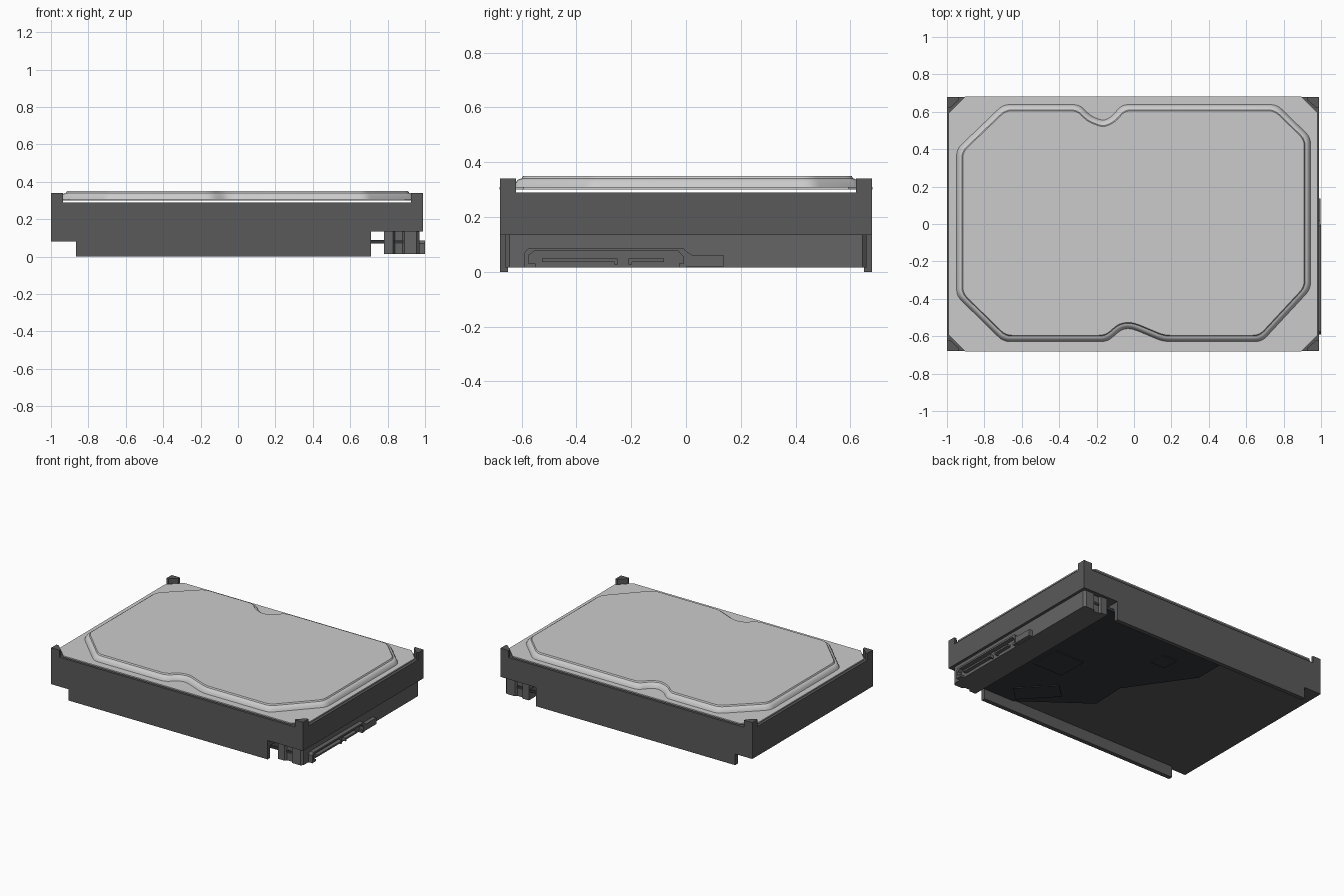
import bpy, bmesh
from math import radians
from mathutils import Vector

if "Cube" in bpy.data.objects:
    bpy.data.objects.remove(bpy.data.objects["Cube"])


def material(name, rgb):
    m = bpy.data.materials.new(name)
    m.diffuse_color = (*rgb, 1)
    m.use_nodes = True
    m.node_tree.nodes["Principled BSDF"].inputs["Base Color"].default_value = m.diffuse_color
    return m


CAST = material("dark_casting", (0.10, 0.10, 0.10))
BOARD = material("board_black", (0.035, 0.038, 0.042))
PLASTIC = material("connector_grey", (0.13, 0.13, 0.13))


def loft(name, layers, mat=None):
    """Stack matching 3D loops into a closed solid."""
    bm = bmesh.new()
    rings = [[bm.verts.new(p) for p in layer] for layer in layers]
    n = len(rings[0])
    for a, b in zip(rings, rings[1:]):
        for i in range(n):
            j = (i + 1) % n
            bm.faces.new((a[i], a[j], b[j], b[i]))
    bm.faces.new(rings[0])
    bm.faces.new(rings[-1])
    bmesh.ops.recalc_face_normals(bm, faces=bm.faces)
    me = bpy.data.meshes.new(name)
    bm.to_mesh(me)
    bm.free()
    ob = bpy.data.objects.new(name, me)
    bpy.context.collection.objects.link(ob)
    if mat:
        me.materials.append(mat)
    return ob


def prism(name, pts, lo, hi, axis="z", mat=None):
    """Extrude a 2D profile along one axis."""
    put = {"x": lambda p, t: (t, p[0], p[1]),
           "y": lambda p, t: (p[0], t, p[1]),
           "z": lambda p, t: (p[0], p[1], t)}[axis]
    return loft(name, [[put(p, t) for p in pts] for t in (lo, hi)], mat)


def rect(x0, x1, y0, y1):
    return [(x0, y0), (x1, y0), (x1, y1), (x0, y1)]


def inset(pts, d):
    """Mitred inset of a clockwise outline."""
    out = []
    for i, p in enumerate(pts):
        p, a, b = Vector(p), Vector(pts[i - 1]), Vector(pts[(i + 1) % len(pts)])
        u, v = (p - a).normalized(), (b - p).normalized()
        n1, n2 = Vector((u.y, -u.x)), Vector((v.y, -v.x))
        out.append(p + (n1 + n2) * d / (1 + n1.dot(n2)))
    return out


def rounded(pts, r, steps=4):
    """Round the corners of an outline."""
    out = []
    for i, p in enumerate(pts):
        p, a, b = Vector(p), Vector(pts[i - 1]), Vector(pts[(i + 1) % len(pts)])
        s = p + (a - p).normalized() * min(r, (a - p).length * 0.4)
        e = p + (b - p).normalized() * min(r, (b - p).length * 0.4)
        for k in range(steps + 1):
            t = k / steps
            out.append(s * (1 - t) ** 2 + p * 2 * t * (1 - t) + e * t * t)
    return out


# Main casting, raised underneath at the connector end
prism("casting", [(-1, .08), (.71, .08), (.71, .135), (.99, .135),
                  (.99, .29), (-1, .29)], -.68, .68, "y", CAST)

# Side rails and corner posts
for s, side in ((-1, "front"), (1, "back")):
    prism(side + "_rail", rect(-.865, .71, s * .65, s * .68), 0, .085, "z", CAST)
    for x, d, end in ((-1, 1, "left"), (.99, -1, "right")):
        post = [(x, s * .68), (x + d * .065, s * .68),
                (x + d * .065, s * .665), (x + d * .015, s * .62), (x, s * .62)]
        prism(f"{side}_{end}_corner_post", post, .285, .34, "z", CAST)

# Lid sheet with cut corners, floating just above the casting
X0, X1, Y, C = -.992, .982, .681, .088
prism("lid_sheet", [(X0, C - Y), (X0 + C, -Y), (X1 - C, -Y), (X1, C - Y),
                    (X1, Y - C), (X1 - C, Y), (X0 + C, Y), (X0, Y - C)], .30, .309)

# Raised lid panel with stepped rim and two notches
panel = [(-.95, .40), (-.70, .64), (-.29, .64), (-.23, .578), (-.165, .553),
         (-.12, .575), (-.065, .64), (.765, .64), (.945, .465), (.945, -.35),
         (.685, -.63), (.155, -.63), (.0, -.565), (-.035, -.56), (-.07, -.568),
         (-.14, -.63), (-.70, -.63), (-.95, -.385)]
layers = []
for d, z in ((0, .305), (.006, .322), (.014, .334), (.022, .339), (.03, .341), (.035, .35)):
    layers.append([(p.x, p.y, z) for p in rounded(inset(panel, d), .035)])
lid = loft("lid_panel", layers)
bpy.context.view_layer.objects.active = lid
lid.select_set(True)
bpy.ops.object.shade_smooth_by_angle(angle=radians(32))

# Block under the connector end, grooved at both sides
half = [(.97, .645), (.955, .66), (.89, .66), (.88, .645),
        (.84, .645), (.83, .66), (.78, .66)]
prism("end_block", half + [(x, -y) for x, y in reversed(half)], .015, .137, "z", PLASTIC)

# Circuit board and its chips on the underside
prism("circuit_board", [(.90, -.648), (.47, -.648), (.04, -.33), (.05, -.08),
                        (-.04, .05), (-.25, .35), (-.25, .648), (.90, .648)],
      .07, .09, "z", BOARD)
prism("large_chip", rect(.45, .69, -.19, .03), .064, .075, "z", BOARD)
prism("small_chip", rect(0, .12, .31, .43), .064, .075, "z", BOARD)
prism("angled_chip", [(.585, -.515), (.48, -.615), (.275, -.397), (.38, -.297)],
      .064, .075, "z", BOARD)

# Connector shroud, open below, with stepped ends
shroud = [(-.59, .015), (-.59, .07), (-.575, .087), (-.01, .087), (.0, .075),
          (.0, .015), (-.025, .015), (-.025, .03), (-.01, .03), (-.01, .055),
          (-.028, .075), (-.555, .075), (-.575, .06), (-.575, .03),
          (-.55, .03), (-.55, .015)]
prism("connector_shroud", shroud, .95, 1.0, "x", PLASTIC)

# L-shaped contact tongues
for name, a, b, k in (("power_tongue", -.525, -.25, 1), ("data_tongue", -.08, -.21, -1)):
    prism(name, [(a, .036), (b - k * .012, .036), (b - k * .012, .026), (b, .026),
                 (b, .048), (a, .048)], .95, .997, "x", PLASTIC)

# Jumper housing beside the connector
prism("jumper_housing", [(-.005, .018), (.137, .018), (.137, .062), (.02, .062),
                         (-.005, .08)], .95, .998, "x", PLASTIC)
